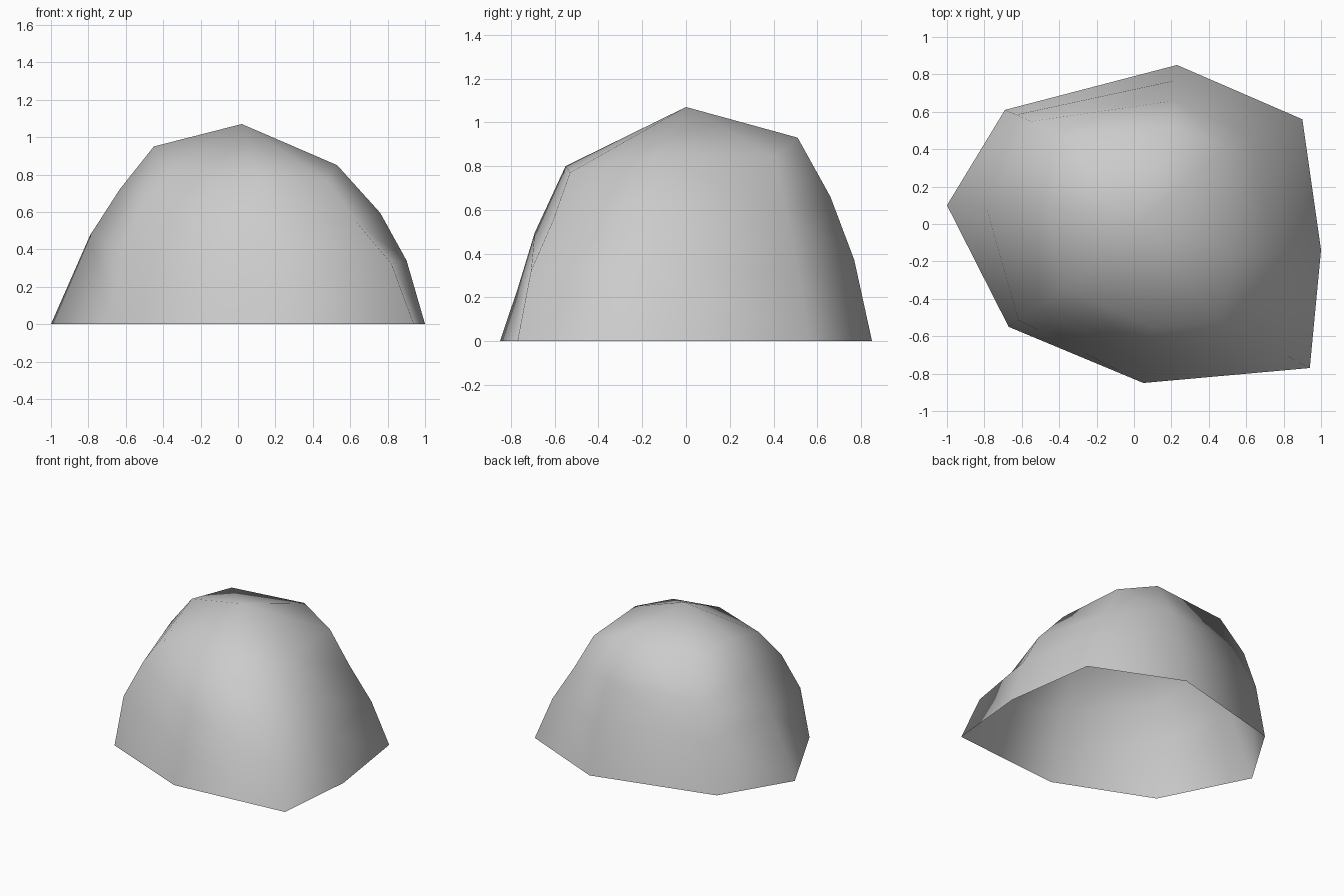
import bpy
import bmesh
from mathutils import Vector

default_cube = bpy.data.objects.get("Cube")
if default_cube:
    bpy.data.objects.remove(default_cube, do_unlink=True)


def make_material(name, color):
    material = bpy.data.materials.new(name)
    material.use_nodes = True
    material.diffuse_color = color
    shader = material.node_tree.nodes["Principled BSDF"]
    shader.inputs["Base Color"].default_value = color
    return material


# Each ridge of the boulder: foot on the ground, shoulder under the peak,
# then (inward, upward) fractions of the two bends between them
RIDGES = [
    ((-1, .1), (-.45, .08, .95), (.38, .5), (.67, .76)),
    ((-.69, .61), (-.39, .48, .9), (.2, .43), (.47, .72)),
    ((.23, .85), (.21, .51, .93), (.24, .4), (.56, .71)),
    ((.9, .56), (.5, .41, .84), (.3, .38), (.67, .69)),
    ((1, -.14), (.53, -.14, .85), (.21, .4), (.51, .7)),
    ((.94, -.77), (.48, -.53, .77), (.26, .42), (.67, .71)),
    ((.05, -.85), (.1, -.55, .8), (.27, .3), (.53, .62)),
    ((-.67, -.55), (-.38, -.35, .81), (.18, .47), (.56, .79)),
]
PEAK = Vector((.02, 0, 1.07))


def ridge_points(foot, shoulder, *bends):
    """Points of one ridge from the ground to the shoulder."""
    start, end = Vector((*foot, 0)), Vector(shoulder)
    for inward, upward in ((0, 0), *bends, (1, 1)):
        point = start.lerp(end, inward)
        point.z = end.z * upward
        yield point


def build_boulder(name, material):
    """Open-bottomed shell: bands of quads between ridges and a faceted top."""
    bm = bmesh.new()
    columns = [[bm.verts.new(p) for p in ridge_points(*ridge)] for ridge in RIDGES]
    peak = bm.verts.new(PEAK)
    for index, column in enumerate(columns):
        previous = columns[index - 1]
        for low in range(len(column) - 1):
            high = low + 1
            bm.faces.new((previous[low], column[low], column[high], previous[high]))
        bm.faces.new((previous[-1], column[-1], peak))

    # Ridges run clockwise, so turn the faces to point outwards
    bmesh.ops.reverse_faces(bm, faces=bm.faces[:])
    for face in bm.faces:
        face.smooth = True

    mesh = bpy.data.meshes.new(name)
    bm.to_mesh(mesh)
    bm.free()
    mesh.materials.append(material)
    boulder = bpy.data.objects.new(name, mesh)
    bpy.context.collection.objects.link(boulder)
    return boulder


stone = make_material("stone grey", (.6, .6, .6, 1))
build_boulder("boulder", stone)
